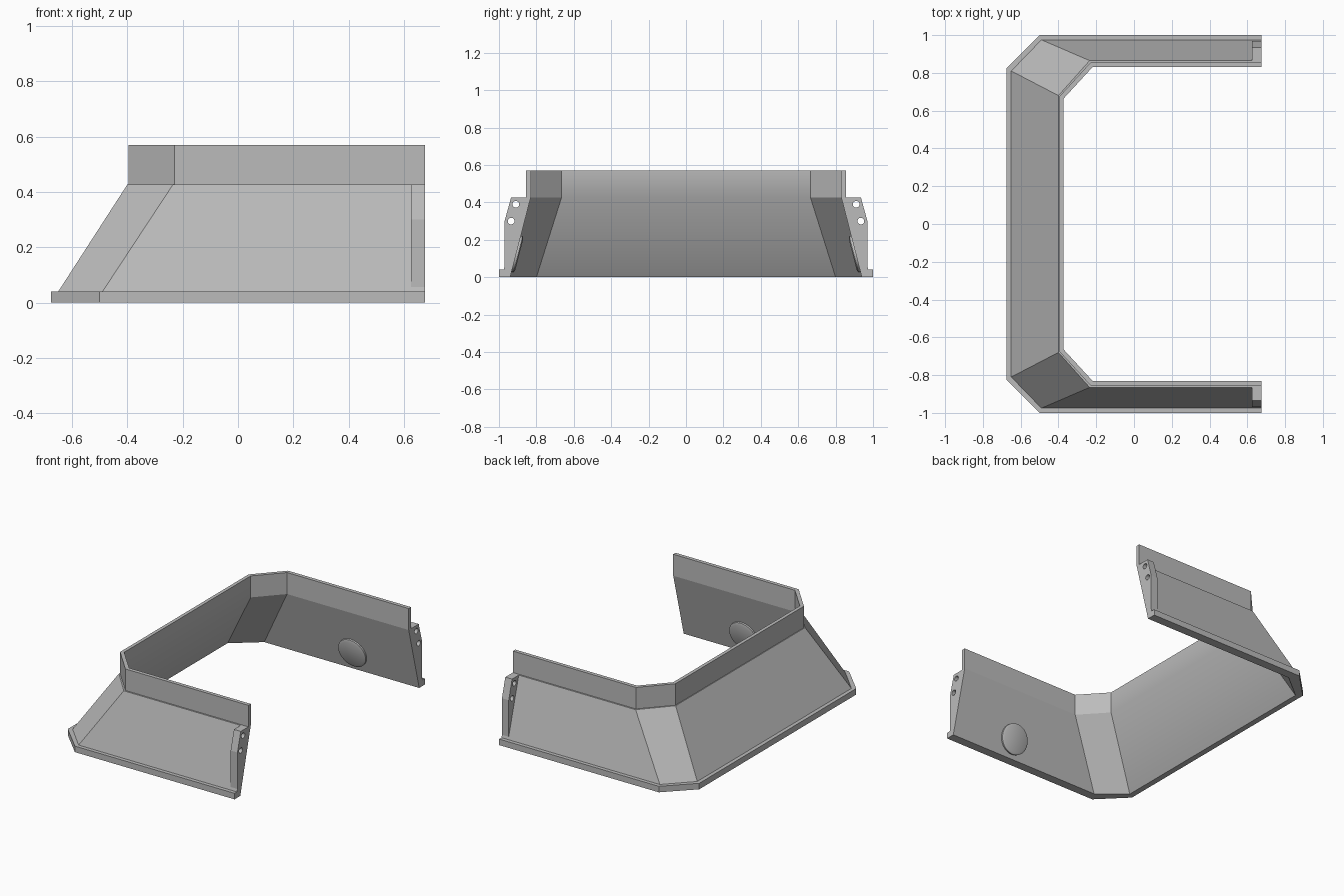
import bpy
import bmesh
import math
from mathutils import Vector

cube = bpy.data.objects.get("Cube")
if cube:
    bpy.data.objects.remove(cube, do_unlink=True)

grey = bpy.data.materials.new("plain grey")
grey.use_nodes = True
grey.diffuse_color = (0.5, 0.5, 0.5, 1)
grey.node_tree.nodes["Principled BSDF"].inputs["Base Color"].default_value = (0.5, 0.5, 0.5, 1)

END = 0.675          # open end of the skirt
PLATE = 0.05         # end bracket thickness


def make_object(name, bm):
    bmesh.ops.recalc_face_normals(bm, faces=bm.faces)
    mesh = bpy.data.meshes.new(name)
    bm.to_mesh(mesh)
    bm.free()
    mesh.materials.append(grey)
    obj = bpy.data.objects.new(name, mesh)
    bpy.context.collection.objects.link(obj)
    return obj


def add_cylinder(bm, centre, axis, r1, r2, depth, segments=32):
    turn = Vector(axis).to_track_quat('Z', 'Y').to_matrix().to_4x4()
    turn.translation = centre
    bmesh.ops.create_cone(bm, cap_ends=True, segments=segments, radius1=r1,
                          radius2=r2, depth=depth, matrix=turn)


# Skirt wall: closed section, each corner given as
# (side wall y, side bend x, long wall x, long bend y, z)
section = [
    (1.0, -0.50, -0.675, 0.825, 0),          # flange outside, bottom
    (1.0, -0.50, -0.675, 0.825, 0.04),       # flange outside, top
    (0.975, -0.49, -0.65, 0.81, 0.04),       # foot of the slope
    (0.865, -0.235, -0.40, 0.68, 0.427),     # head of the slope
    (0.855, -0.23, -0.395, 0.675, 0.427),    # upright band, bottom
    (0.855, -0.23, -0.395, 0.675, 0.57),     # upright band, top
    (0.83, -0.22, -0.372, 0.665, 0.57),      # inner rim
    (0.83, -0.22, -0.372, 0.665, 0.427),     # inner kink
    (0.94, -0.465, -0.637, 0.80, 0),         # inner foot
]
bm = bmesh.new()
rings = []
for y, bend_x, x, bend_y, z in section:
    half = [(END, y), (bend_x, y), (x, bend_y)]
    path = half + [(px, -py) for px, py in reversed(half)]
    rings.append([bm.verts.new((px, py, z)) for px, py in path])
count = len(rings)
for i in range(count):
    a, b = rings[i], rings[(i + 1) % count]
    for j in range(len(a) - 1):
        face = bm.faces.new((a[j], a[j + 1], b[j + 1], b[j]))
        # The inside of the long wall blends softly over its kink
        face.smooth = j == 2 and i in (count - 3, count - 2)
for j in (0, -1):
    bm.faces.new([ring[j] for ring in rings])
make_object("skirt_wall", bm)

# End brackets with bolt holes, and round bosses inside the side walls
outline = [(0.95, 0.03), (0.97, 0.03), (0.97, 0.30), (0.935, 0.427), (0.845, 0.427)]
holes = [(0.91, 0.39), (0.935, 0.30)]
for side, label in ((-1, "front"), (1, "back")):
    bm = bmesh.new()
    base = bm.faces.new([bm.verts.new((END - PLATE, side * y, z)) for y, z in outline])
    grown = bmesh.ops.extrude_face_region(bm, geom=[base], use_keep_orig=True)
    moved = [v for v in grown["geom"] if isinstance(v, bmesh.types.BMVert)]
    bmesh.ops.translate(bm, verts=moved, vec=(PLATE, 0, 0))
    bracket = make_object(label + "_end_bracket", bm)

    bm = bmesh.new()
    for y, z in holes:
        add_cylinder(bm, (END - PLATE / 2, side * y, z), (1, 0, 0), 0.018, 0.018, PLATE * 2, 24)
    cutter = make_object(label + "_hole_cutter", bm)
    cutter.hide_render = True
    cutter.hide_viewport = True
    cut = bracket.modifiers.new("bolt holes", 'BOOLEAN')
    cut.operation = 'DIFFERENCE'
    cut.solver = 'EXACT'
    cut.object = cutter

    bm = bmesh.new()
    normal = Vector((0, -0.43 * side, -0.11)).normalized()
    centre = Vector((0.21, side * (0.94 - 0.125 * 0.256), 0.125))
    add_cylinder(bm, centre + normal * 0.003, normal, 0.1, 0.1, 0.016)
    add_cylinder(bm, centre + normal * 0.014, normal, 0.1, 0.086, 0.006)
    boss = make_object(label + "_round_boss", bm)
    bpy.ops.object.select_all(action='DESELECT')
    boss.select_set(True)
    bpy.context.view_layer.objects.active = boss
    bpy.ops.object.shade_smooth_by_angle(angle=math.radians(25))
